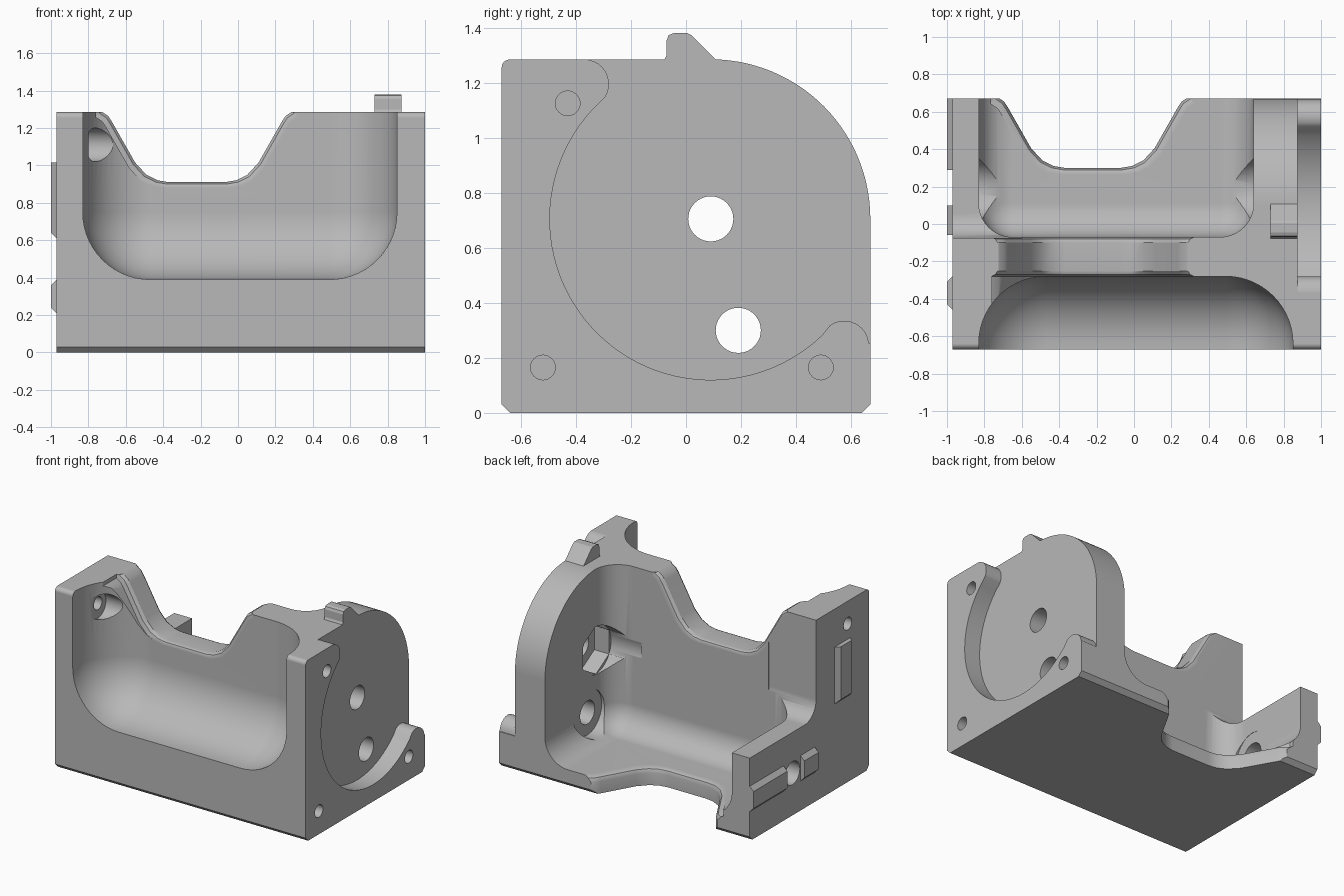
import bpy, bmesh, math

if "Cube" in bpy.data.objects:
    bpy.data.objects.remove(bpy.data.objects["Cube"], do_unlink=True)

grey = bpy.data.materials.new("plain_grey")
grey.use_nodes = True
grey.diffuse_color = (0.48, 0.48, 0.48, 1)
grey.node_tree.nodes["Principled BSDF"].inputs["Base Color"].default_value = (0.48, 0.48, 0.48, 1)


def make(name, bm):
    bmesh.ops.recalc_face_normals(bm, faces=bm.faces)
    mesh = bpy.data.meshes.new(name)
    bm.to_mesh(mesh)
    bm.free()
    mesh.materials.append(grey)
    ob = bpy.data.objects.new(name, mesh)
    bpy.context.collection.objects.link(ob)
    return ob


def place(axis, u, v, w):
    return {"x": (w, u, v), "y": (u, w, v), "z": (u, v, w)}[axis]


def loft(name, axis, layers):
    """Closed solid through matching outlines; layers = [(position, outline)]."""
    bm = bmesh.new()
    rings = [[bm.verts.new(place(axis, u, v, w)) for u, v in pts] for w, pts in layers]
    for a, b in zip(rings, rings[1:]):
        for i in range(len(a)):
            j = (i + 1) % len(a)
            bm.faces.new((a[i], a[j], b[j], b[i]))
    bm.faces.new(rings[0])
    bm.faces.new(rings[-1])
    return make(name, bm)


def prism(name, axis, pts, w0, w1):
    return loft(name, axis, [(w0, pts), (w1, pts)])


def arc(cu, cv, r, a0, a1, n):
    angles = [math.radians(a0 + (a1 - a0) * i / n) for i in range(n + 1)]
    return [(cu + r * math.cos(a), cv + r * math.sin(a)) for a in angles]


def bore(name, y, z, r, x0, x1, sides=40):
    pts = arc(y, z, r, 90, 450, sides)[:-1]
    return prism(name, "x", pts, x0, x1)


def rounded_box(name, lo, hi, radius, pick, segments=10):
    """Box whose edges chosen by pick(midpoint flags) are rounded."""
    bm = bmesh.new()
    bmesh.ops.create_cube(bm, size=2)
    chosen = [e for e in bm.edges if pick((e.verts[0].co + e.verts[1].co) / 2)]
    for v in bm.verts:
        v.co = [lo[i] if v.co[i] < 0 else hi[i] for i in range(3)]
    bmesh.ops.bevel(bm, geom=chosen, offset=radius, segments=segments,
                    profile=0.5, affect="EDGES")
    return make(name, bm)


def dip(base, flare):
    """Wide valley outline with soft corners, used for wall and floor."""
    half = [(0.15, 0), (0.21, 0.01), (0.27, 0.04), (0.33, 0.105),
            (0.455, 0.325), (0.475, 0.355), (0.51, 0.378), (0.51, 0.9)]
    right = [(-0.22 + h + flare, base + d - flare) for h, d in half]
    left = [(-0.22 - h - flare, base + d - flare) for h, d in reversed(half)]
    return left + right


# Main block: side outline with a quarter-round rear top
outline = [(-0.64, 0), (0.64, 0), (0.67, 0.03)]
outline += arc(0.09, 0.705, 0.58, 0, 90, 28)
outline += arc(-0.64, 1.255, 0.03, 90, 180, 4) + [(-0.67, 0.03)]
outline = [(y, 1.285 if z > 1.2849 else z) for y, z in outline]
body = prism("main_body", "x", outline, -0.97, 1.0)

cutters = []

# Front scoop, open to the front and top
cutters.append(rounded_box(
    "front_scoop", (-0.83, -1.3, 0.39), (0.85, -0.28, 2.0), 0.36,
    lambda m: (m.z < -0.5 and m.y > -0.5) or (m.y > 0.5 and abs(m.z) < 0.5), 14))

# Rear bay, open to the back and top
cutters.append(rounded_box(
    "rear_bay", (-0.83, -0.07, 0.125), (0.64, 1.3, 2.0), 0.18,
    lambda m: (m.z < -0.5 and m.y < 0.5) or (m.y < -0.5 and abs(m.z) < 0.5)))

# Lowered rear part of the side wall
cutters.append(rounded_box(
    "side_step", (-1.3, -0.075, 0.59), (-0.6, 1.3, 2.0), 0.13,
    lambda m: m.z < -0.5 and m.y < -0.5))

# Valley in the middle wall, with softened lips
cutters.append(loft("wall_valley", "y", [
    (y, dip(0.91, f)) for y, f in
    [(-0.6, 0.03), (-0.28, 0.03), (-0.27, 0.01), (-0.25, 0),
     (-0.10, 0), (-0.08, 0.01), (-0.07, 0.03), (0.2, 0.03)]]))

# Notch through the floor at the back
cutters.append(loft("floor_notch", "z", [
    (z, dip(0.3, f)) for z, f in
    [(-0.2, 0), (0.085, 0), (0.11, 0.01), (0.125, 0.035), (0.3, 0.035)]]))

# Round recess in the outer face
recess = [(-0.37, 1.6), (-0.37, 1.285)] + arc(-0.37, 1.195, 0.09, 80, -30, 9)
recess += arc(0.09, 0.705, 0.585, 137, 314, 50)
recess += arc(0.575, 0.245, 0.09, 125, 5, 9) + [(0.9, 0.25), (0.9, 1.6)]
cutters.append(prism("disc_recess", "x", recess, 0.875, 1.3))

# Shaft holes, nut pocket, clearances and screw holes
for name, y, z, r, x0, x1, sides in [
        ("centre_hole", 0.09, 0.705, 0.082, 0.5, 1.2, 40),
        ("nut_pocket", 0.09, 0.705, 0.17, 0.5, 0.76, 6),
        ("nut_clearance", 0.09, 0.705, 0.17, 0.4, 0.645, 40),
        ("lower_hole", 0.19, 0.3, 0.082, -1.2, 1.2, 40),
        ("lower_clearance_a", 0.19, 0.3, 0.16, -0.832, -0.5, 40),
        ("lower_clearance_b", 0.19, 0.3, 0.16, 0.4, 0.642, 40),
        ("screw_seat", -0.43, 1.11, 0.09, -0.8, -0.45, 40),
        ("screw_through", -0.43, 1.125, 0.045, -1.2, -0.6, 24),
        ("screw_top", -0.43, 1.125, 0.045, 0.86, 1.2, 24),
        ("screw_front", -0.52, 0.165, 0.045, 0.7, 1.2, 24),
        ("screw_back", 0.49, 0.165, 0.045, 0.7, 1.2, 24)]:
    cutters.append(bore(name, y, z, r, x0, x1, sides))

bpy.context.view_layer.objects.active = body
for cutter in cutters:
    cutter.hide_render = True
    mod = body.modifiers.new(cutter.name, "BOOLEAN")
    mod.operation = "DIFFERENCE"
    mod.solver = "EXACT"
    mod.object = cutter
    bpy.ops.object.modifier_apply(modifier=mod.name)
for cutter in cutters:
    bpy.data.objects.remove(cutter, do_unlink=True)

# Small catch on the top edge
catch = [(-0.09, 1.26), (-0.07, 1.30), (-0.07, 1.355), (-0.063, 1.373),
         (-0.045, 1.38), (0.005, 1.38), (0.02, 1.373), (0.11, 1.282), (0.10, 1.26)]
prism("top_catch", "x", catch, 0.73, 0.875)


# Raised pads on the side wall, with sloped edges
def pad(name, y0, y1, z0, z1, sy, s0, s1):
    outer = [(y0, z0), (y1, z0), (y1, z1), (y0, z1)]
    inner = [(y0 + sy, z0 + s0), (y1 - sy, z0 + s0), (y1 - sy, z1 - s1), (y0 + sy, z1 - s1)]
    loft(name, "x", [(-0.96, outer), (-0.97, outer), (-1.0, inner)])


pad("upper_pad", -0.46, -0.28, 0.61, 1.015, 0.03, 0.03, 0)
pad("long_pad", 0.29, 0.67, 0.21, 0.39, 0, 0.03, 0.03)
pad("short_pad", -0.06, 0.10, 0.21, 0.39, 0, 0.03, 0.03)

# Smooth the curved surfaces, keep edges crisp
bpy.ops.object.select_all(action="DESELECT")
body.select_set(True)
bpy.context.view_layer.objects.active = body
bpy.ops.object.shade_smooth_by_angle(angle=math.radians(30))
weighted = body.modifiers.new("even_normals", "WEIGHTED_NORMAL")
weighted.keep_sharp = True
